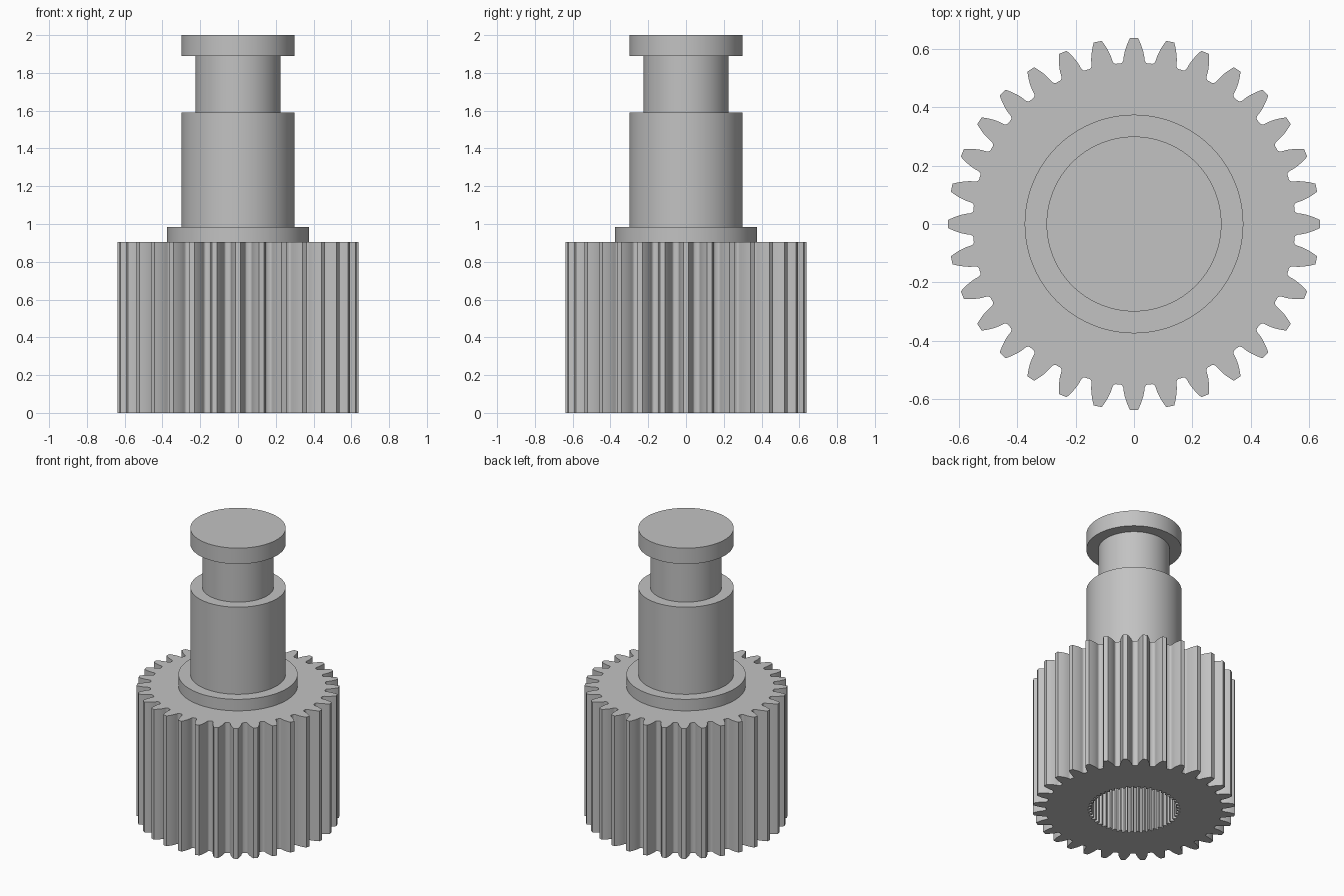
import bpy, bmesh, math

old = bpy.data.objects.get("Cube")
if old:
    bpy.data.objects.remove(old, do_unlink=True)

# One plain grey for the whole part
steel = bpy.data.materials.new("grey_steel")
steel.use_nodes = True
GREY = (0.54, 0.54, 0.54, 1)
steel.diffuse_color = GREY
steel.node_tree.nodes["Principled BSDF"].inputs["Base Color"].default_value = GREY


def finish(bm, name):
    """Turn a bmesh into a smooth-shaded object with crisp edges."""
    bmesh.ops.recalc_face_normals(bm, faces=bm.faces)
    mesh = bpy.data.meshes.new(name)
    bm.to_mesh(mesh)
    bm.free()
    mesh.materials.append(steel)
    obj = bpy.data.objects.new(name, mesh)
    bpy.context.collection.objects.link(obj)
    bpy.ops.object.select_all(action="DESELECT")
    obj.select_set(True)
    bpy.context.view_layer.objects.active = obj
    bpy.ops.object.shade_smooth_by_angle(angle=math.radians(32))
    return obj


def ring(bm, polar, z):
    return [bm.verts.new((r * math.cos(a), r * math.sin(a), z)) for a, r in polar]


def bridge(bm, low, high):
    for i in range(len(low)):
        j = (i + 1) % len(low)
        bm.faces.new((low[i], low[j], high[j], high[i]))


def loop_edges(bm, verts):
    return [bm.edges.get((v, verts[i - 1])) for i, v in enumerate(verts)]


def repeat_profile(half, count):
    """Mirror half a tooth, given from root to tip, and repeat it round the axis."""
    tooth = [(-a, r) for a, r in half] + [(a, r) for a, r in reversed(half)]
    return [(a + math.tau * k / count, r) for k in range(count) for a, r in tooth]


# Involute outer teeth
TEETH, PITCH, TIP, ROOT = 32, 0.6, 0.6375, 0.553
PRESSURE = math.radians(20)
BASE = PITCH * math.cos(PRESSURE)


def involute(angle):
    return math.tan(angle) - angle


def half_thickness(r):
    return math.pi / (2 * TEETH) + involute(PRESSURE) - involute(math.acos(BASE / r))


half_tooth = [(0.083, ROOT), (0.074, ROOT + 0.002), (0.067, ROOT + 0.007)]
for i in range(7):
    r = BASE + 0.002 + (TIP - BASE - 0.002) * i / 6
    half_tooth.append((half_thickness(r), r))
outer = repeat_profile(half_tooth, TEETH)

# Fine inner splines of the blind bore
SPLINES = 48
step = math.pi / SPLINES
inner = repeat_profile([(step * 0.72, 0.29), (step * 0.3, 0.27)], SPLINES)

# Gear body with a splined bore in its underside
GEAR_TOP, BORE_TOP = 0.905, 0.8
bm = bmesh.new()
outer_low, outer_high = ring(bm, outer, 0), ring(bm, outer, GEAR_TOP)
inner_low, inner_high = ring(bm, inner, 0), ring(bm, inner, BORE_TOP)
bridge(bm, outer_low, outer_high)
bridge(bm, inner_low, inner_high)
bm.faces.new(outer_high)
bm.faces.new(inner_high)
bmesh.ops.triangle_fill(bm, use_beauty=True, use_dissolve=False,
                        edges=loop_edges(bm, outer_low) + loop_edges(bm, inner_low))
finish(bm, "splined_gear")

# Stepped shaft: collar, journal, neck and end flange
SEGMENTS = 96
steps = [(0.375, GEAR_TOP, 0.985), (0.30, 0.985, 1.59), (0.225, 1.59, 1.89), (0.30, 1.89, 2.0)]
bm = bmesh.new()
rings = []
for radius, low, high in steps:
    circle = [(math.tau * i / SEGMENTS, radius) for i in range(SEGMENTS)]
    rings += [ring(bm, circle, low), ring(bm, circle, high)]
for low, high in zip(rings, rings[1:]):
    bridge(bm, low, high)
bm.faces.new(rings[0])
bm.faces.new(rings[-1])
finish(bm, "stepped_shaft")
